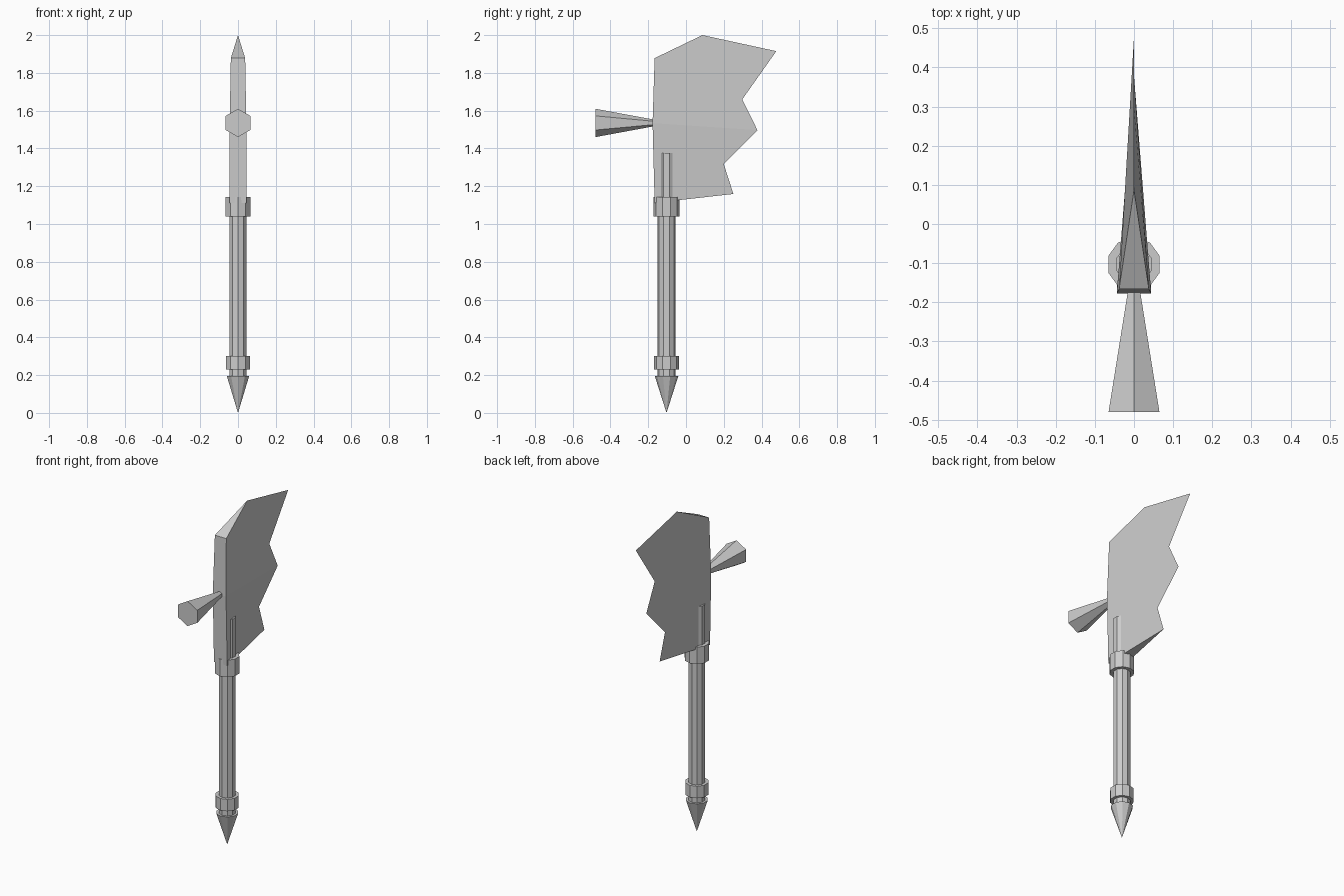
import bpy, bmesh, math
from mathutils import Vector

if "Cube" in bpy.data.objects:
    bpy.data.objects.remove(bpy.data.objects["Cube"])

SHAFT_Y = -0.103
SPIKE_Z = 1.535


def finish(name, bm):
    bmesh.ops.remove_doubles(bm, verts=bm.verts, dist=1e-5)
    bmesh.ops.recalc_face_normals(bm, faces=bm.faces)
    me = bpy.data.meshes.new(name)
    bm.to_mesh(me)
    bm.free()
    ob = bpy.data.objects.new(name, me)
    bpy.context.collection.objects.link(ob)
    return ob


def faceted(name, sections, sides, place):
    """Capped faceted solid through (position, radius) sections; radius 0 makes a tip."""
    bm = bmesh.new()
    rings = []
    for pos, r in sections:
        if r == 0:
            rings.append([bm.verts.new(place(pos, 0, 0))] * sides)
            continue
        angles = [2 * math.pi * i / sides for i in range(sides)]
        rings.append([bm.verts.new(place(pos, r * math.sin(a), r * math.cos(a))) for a in angles])
    for lo, hi in zip(rings, rings[1:]):
        for i in range(sides):
            j = (i + 1) % sides
            bm.faces.new(list(dict.fromkeys([lo[i], lo[j], hi[j], hi[i]])))
    for ring in (rings[0], rings[-1]):
        if len(set(ring)) > 2:
            bm.faces.new(ring)
    return finish(name, bm)


def upright(z, u, v):
    return Vector((u, SHAFT_Y + v, z))


def backward(y, u, v):
    return Vector((u, y, SPIKE_Z + v))


# Shaft, collars and pointed foot
faceted("shaft", [(0.17, 0.048), (1.375, 0.048)], 10, upright)
faceted("upper_collar", [(1.04, 0.069), (1.142, 0.069)], 10, upright)
faceted("lower_collar", [(0.23, 0.066), (0.302, 0.066)], 10, upright)
faceted("foot_spike", [(0.0, 0.0), (0.194, 0.062)], 10, upright)

# Flared hexagonal hammer at the back
faceted("back_hammer", [(-0.48, 0.075), (-0.15, 0.014)], 6, backward)

# Wedge blade: thick spine (half width, y, z) and a sharp jagged edge (y, z)
spine = [(0.038, -0.166, 1.878), (0.044, -0.177, 1.534), (0.044, -0.166, 1.112)]
edge = [(0.087, 2.0), (0.478, 1.915), (0.298, 1.66), (0.378, 1.497), (0.2, 1.317), (0.251, 1.159)]
bm = bmesh.new()
tips = [bm.verts.new((0, y, z)) for y, z in edge]
left, right = ([bm.verts.new((s * x, y, z)) for x, y, z in spine] for s in (-1, 1))
for top, mid, low in (left, right):
    bm.faces.new([mid, top] + tips[:4])
    bm.faces.new([low, mid] + tips[3:])
for i in range(2):
    bm.faces.new([left[i], left[i + 1], right[i + 1], right[i]])
bm.faces.new([left[0], right[0], tips[0]])
bm.faces.new([left[2], right[2], tips[-1]])
finish("axe_blade", bm)
